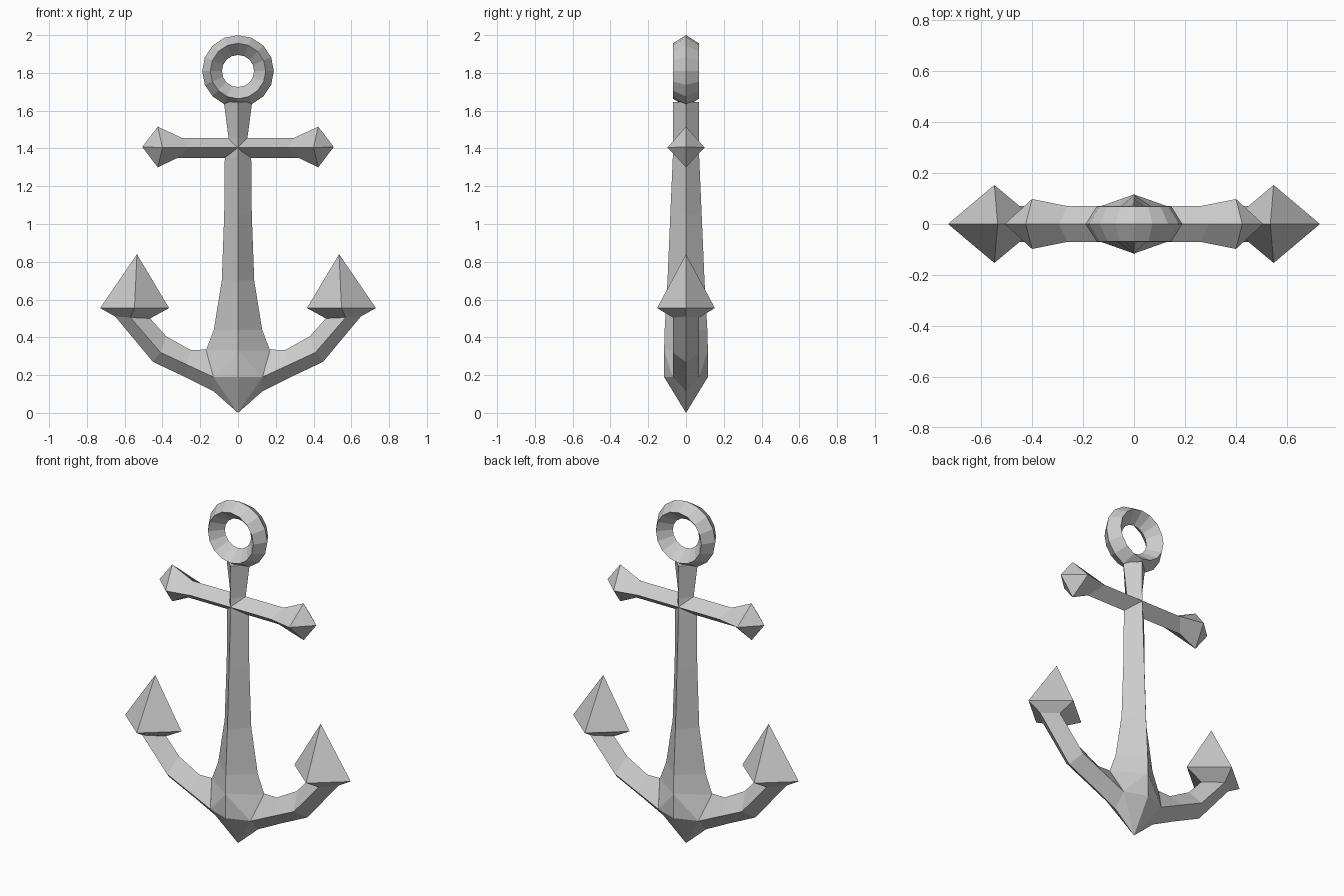
import bpy, bmesh
from math import sin, cos, pi

if "Cube" in bpy.data.objects:
    bpy.data.objects.remove(bpy.data.objects["Cube"])


def finish(name, bm, mirror=False):
    bmesh.ops.recalc_face_normals(bm, faces=bm.faces[:])
    mesh = bpy.data.meshes.new(name)
    bm.to_mesh(mesh)
    bm.free()
    ob = bpy.data.objects.new(name, mesh)
    bpy.context.collection.objects.link(ob)
    if mirror:
        mod = ob.modifiers.new("Mirror", 'MIRROR')
        mod.merge_threshold = 0.001
    return ob


def loft(name, rings, tip=None, mirror=False, closed=False, cap_start=False, cap_end=False):
    """Bridge rings of equal point count; optionally end in a point or close the loop."""
    bm = bmesh.new()
    loops = [[bm.verts.new(p) for p in r] for r in rings]
    pairs = list(zip(loops, loops[1:]))
    if closed:
        pairs.append((loops[-1], loops[0]))
    for a, b in pairs:
        for i in range(len(a)):
            j = (i + 1) % len(a)
            bm.faces.new((a[i], a[j], b[j], b[i]))
    if tip:
        t = bm.verts.new(tip)
        last = loops[-1]
        for i in range(len(last)):
            bm.faces.new((last[i], last[(i + 1) % len(last)], t))
    if cap_start:
        bm.faces.new(loops[0])
    if cap_end:
        bm.faces.new(loops[-1])
    return finish(name, bm, mirror)


def diamond(top, ridge, bottom, y):
    """Diamond section with top/bottom on y = 0 and ridges at +-y, all given as (x, z)."""
    return [(top[0], 0, top[1]), (ridge[0], -y, ridge[1]),
            (bottom[0], 0, bottom[1]), (ridge[0], y, ridge[1])]


# shank: tapered diamond column (z, half width, half depth)
shank = [(0.33, 0.17, 0.116), (0.44, 0.128, 0.113), (0.70, 0.086, 0.098),
         (1.05, 0.073, 0.083), (1.35, 0.07, 0.07), (1.455, 0.05, 0.068),
         (1.645, 0.075, 0.068)]
loft("shank", [[(w, 0, z), (0, d, z), (-w, 0, z), (0, -d, z)] for z, w, d in shank],
     cap_start=True, cap_end=True)

# crown: pointed block joining shank and arms
bm = bmesh.new()
bm.verts.new((0, 0, 0))
for s in (-1, 1):
    for p in ((0, s * 0.116, 0.33), (s * 0.17, 0, 0.33), (0, s * 0.116, 0.19),
              (s * 0.13, 0.07, 0.19), (s * 0.13, -0.07, 0.19), (s * 0.13, 0, 0.115)):
        bm.verts.new(p)
bmesh.ops.convex_hull(bm, input=bm.verts[:])
finish("crown", bm)

# arms flaring into pyramid flukes
loft("arms_and_flukes", [
    diamond((0.17, 0.335), (0.13, 0.19), (0.13, 0.115), 0.07),
    diamond((0.25, 0.333), (0.27, 0.255), (0.28, 0.19), 0.07),
    diamond((0.38, 0.405), (0.41, 0.32), (0.45, 0.27), 0.07),
    diamond((0.465, 0.50), (0.57, 0.505), (0.65, 0.51), 0.07),
    diamond((0.365, 0.555), (0.548, 0.555), (0.73, 0.555), 0.153),
], tip=(0.535, 0, 0.84), mirror=True)

# stock: crossbar with pointed knobs
loft("stock", [
    diamond((0, 1.455), (0, 1.405), (0, 1.35), 0.07),
    diamond((0.295, 1.455), (0.26, 1.405), (0.32, 1.35), 0.07),
    diamond((0.425, 1.515), (0.40, 1.405), (0.425, 1.30), 0.098),
], tip=(0.507, 0, 1.408), mirror=True)

# ring: 16 segments of diamond section
section = [(0.19, 0), (0.147, -0.068), (0.085, 0), (0.147, 0.068)]
loft("ring", [[(r * sin(k * pi / 8), y, 1.81 + r * cos(k * pi / 8)) for r, y in section]
              for k in range(16)], closed=True)
